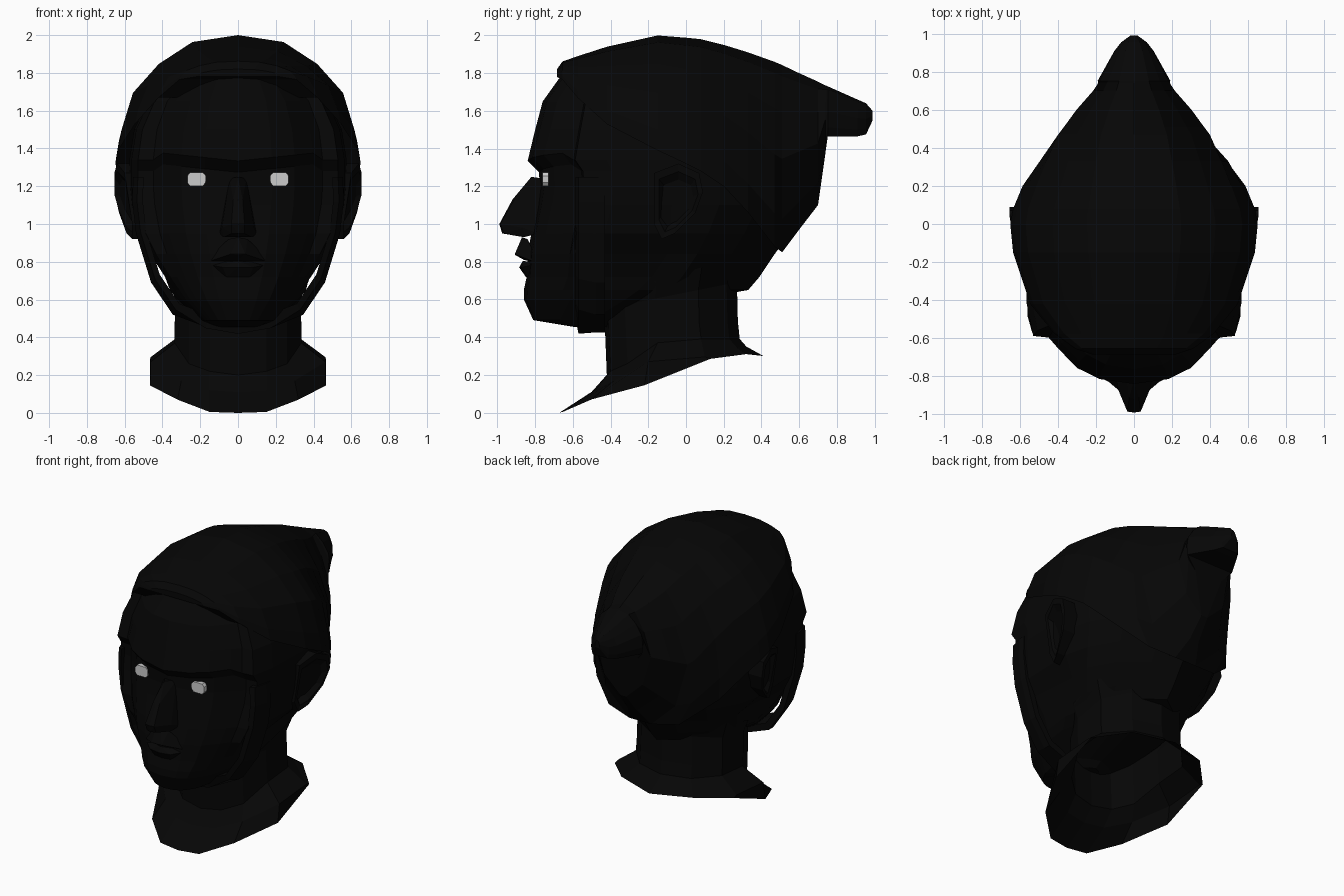
import bpy, bmesh, math

if "Cube" in bpy.data.objects:
    bpy.data.objects.remove(bpy.data.objects["Cube"])


def material(name, value):
    m = bpy.data.materials.new(name)
    m.diffuse_color = (value, value, value, 1)
    m.use_nodes = True
    m.node_tree.nodes["Principled BSDF"].inputs["Base Color"].default_value = m.diffuse_color
    return m


BLACK = material("near_black", 0.0018)
WHITE = material("eye_white", 0.6)


def finish(name, bm, mat=BLACK):
    bmesh.ops.remove_doubles(bm, verts=bm.verts, dist=0.0005)
    bmesh.ops.recalc_face_normals(bm, faces=bm.faces)
    me = bpy.data.meshes.new(name)
    bm.to_mesh(me)
    bm.free()
    me.materials.append(mat)
    ob = bpy.data.objects.new(name, me)
    bpy.context.collection.objects.link(ob)
    return ob


def loft(name, rings, caps=True, drop=None):
    """Skin equally long point rings; drop(face) removes hidden faces."""
    bm = bmesh.new()
    rows = [[bm.verts.new(p) for p in r] for r in rings]
    n = len(rows[0])
    for a, b in zip(rows, rows[1:]):
        for i in range(n):
            j = (i + 1) % n
            bm.faces.new((a[i], a[j], b[j], b[i]))
    if caps:
        bm.faces.new(rows[0])
        bm.faces.new(rows[-1])
    bmesh.ops.recalc_face_normals(bm, faces=bm.faces)
    if drop:
        bmesh.ops.delete(bm, geom=[f for f in bm.faces if drop(f)], context='FACES')
    return finish(name, bm)


def mirror_ring(half):
    """Half ring from centre front to centre back, made whole."""
    return half + [(-x, y, z) for x, y, z in half[-2:0:-1]]


def hull(name, pts, both=False, mat=BLACK):
    bm = bmesh.new()
    pts = list(pts) + ([(-x, y, z) for x, y, z in pts if x] if both else [])
    for p in pts:
        bm.verts.new(p)
    res = bmesh.ops.convex_hull(bm, input=bm.verts)
    junk = {e for e in res["geom_interior"] + res["geom_unused"]
            if isinstance(e, bmesh.types.BMVert)}
    bmesh.ops.delete(bm, geom=list(junk), context='VERTS')
    return finish(name, bm, mat)


# Head: horizontal sections (z, front y, widest y, back y, half width)
# the bare jaw outline blends into the stepped hood edge higher up
JAW = [(0, 0), (.31, .03), (.52, .1), (.69, .24), (.79, .34), (.86, .45), (.93, .66), (1, 1)]
HOOD = [(0, 0), (.31, .03), (.52, .1), (.69, .22), (.78, .29), (.92, .30), (.98, .5), (1, 1)]
BACK = [(.92, .28), (.71, .6), (.35, .84), (0, 1)]
SECTIONS = [
    (.455, -.60, -.5, -.38, .12), (.49, -.81, -.5, -.33, .20),
    (.60, -.86, -.32, .05, .32), (.65, -.86, -.25, .33, .36),
    (.72, -.845, -.18, .39, .41), (.84, -.84, -.1, .47, .48),
    (.95, -.82, -.05, .55, .53), (1.1, -.79, 0, .63, .565),
    (1.2, -.775, 0, .64, .575), (1.28, -.78, 0, .64, .575),
    (1.34, -.84, 0, .64, .575), (1.5, -.80, 0, .61, .55),
    (1.65, -.76, 0, .5, .48), (1.79, -.66, 0, .4, .33)]
rings = []
for z, yf, ym, yb, w in SECTIONS:
    h = min(1, max(0, (z - .66) / .25))
    pinch = .9 if .7 < z < .9 else 1
    brow = .06 if 1.25 < z < 1.4 else 0
    half = []
    for (a, u), (a2, u2) in zip(JAW, HOOD):
        x, t = w * (a + (a2 - a) * h), u + (u2 - u) * h
        lift = brow * (a - .1) if t < .28 else 0
        half.append((x * (pinch if t == 1 else 1), yf + (ym - yf) * t, z + lift))
    half += [(w * a, ym + (yb - ym) * u, z) for a, u in BACK]
    rings.append(mirror_ring(half))
loft("head", rings,
     drop=lambda f: all(v.co.z > 1.37 - .6 * v.co.y for v in f.verts))

# Cap: arches along y (y, half width, top z, bottom z, width kept at the rim)
ARCH = [(0, 0), (.38, .06), (.66, .25), (.875, .5), (.97, .82), (1, 1)]
STATIONS = [
    (-.685, .22, 1.82, 1.78, 1), (-.655, .31, 1.862, 1.765, 1),
    (-.575, .42, 1.89, 1.67, 1), (-.42, .545, 1.94, 1.53, 1),
    (-.15, .635, 2.0, 1.39, 1), (.0, .65, 1.988, 1.32, 1),
    (.08, .635, 1.98, 1.28, 1), (.2, .585, 1.95, 1.2, 1),
    (.33, .525, 1.91, 1.06, .93), (.47, .455, 1.86, .88, .6),
    (.51, .42, 1.843, .85, .2), (.60, .345, 1.80, .97, .1),
    (.70, .245, 1.755, 1.1, .1), (.74, .215, 1.735, 1.38, .5),
    (.752, .205, 1.73, 1.465, .9),
    (.91, .115, 1.66, 1.465, .8), (.955, .075, 1.64, 1.475, .8),
    (.99, .02, 1.60, 1.55, .8)]
rings = []
for y, w, top, bot, keep in STATIONS:
    half = []
    for a, t in ARCH:
        taper = 1 - (1 - keep) * max(0, 2 * t - 1) ** 2
        half.append((w * a * taper, y, top + (bot - top) * t))
    half.append((0, y, bot))
    rings.append(mirror_ring(half))


def cap_floor(f):
    """Hidden floor inside the cap, which rests on the head."""
    c = f.calc_center_median()
    return -.6 < c.y < .45 and f.normal.z < -.5 and any(abs(v.co.x) < .001 for v in f.verts)


loft("cap", rings, drop=cap_floor)

# Neck, an open tube with a flared, slanting collar rim
RIM = [(0, -.67, 0), (.15, -.65, .005), (.32, -.5, .07), (.465, -.22, .145),
       (.465, .13, .285), (.28, .32, .31), (0, .41, .30)]
FLARE = [(0, -.50, .11), (.15, -.48, .12), (.30, -.38, .17), (.463, -.2, .27),
         (.463, .10, .295), (.24, .27, .345), (0, .32, .35)]
NECK = [(0, -.42), (.15, -.40), (.26, -.31), (.335, -.15),
        (.335, .08), (.2, .23), (0, .285)]
LOW = (.2, .22, .26, .37, .39, .39, .39)
neck = [mirror_ring(RIM), mirror_ring(FLARE),
        mirror_ring([(x, y, z) for (x, y), z in zip(NECK, LOW)]),
        mirror_ring([(x, y - .01, .45 + .05 * (y + .42)) for x, y in NECK]),
        mirror_ring([(x * .99, y - .015, .55 + .2 * (y + .42)) for x, y in NECK]),
        mirror_ring([(x * 1.12, y * 1.05, .62 + .3 * (y + .42)) for x, y in NECK])]
loft("neck", neck, caps=False)

# Band running down the cheeks and under the chin
PATH = [(.555, 1.25), (.56, 1.12), (.54, .95), (.46, .69),
        (.345, .52), (.17, .455), (0, .425)]
path = PATH + [(-x, z) for x, z in PATH[-2::-1]]
rings = []
for x, z in path:
    def at(s, y):
        return (x * s, y, 1.1 + (z - 1.1) * (s if z < 1.1 else 1))
    front = 1.01 if z < .48 else .955
    rings.append([at(1, -.43), at(1, -.48), at(front, -.57),
                  at(.90, -.585), at(.91, -.5), at(.93, -.43)])
loft("face_band", rings)

# Nose
hull("nose", [(0, -.82, 1.25), (0, -.92, 1.13), (0, -.99, 1.0), (0, -.975, .95),
              (0, -.86, .93), (.045, -.75, 1.24), (.025, -.91, 1.13),
              (.035, -.985, 1.0), (.035, -.965, .95), (.085, -.865, .98),
              (.075, -.86, .93), (.1, -.78, .95)], both=True)

# Lips
hull("upper_lip", [(0, -.905, .835), (.04, -.908, .84), (.19, -.78, .79),
                   (0, -.86, .81), (0, -.87, .93), (.05, -.84, .92)], both=True)
hull("lower_lip", [(0, -.885, .77), (.08, -.87, .77), (.18, -.78, .79),
                   (0, -.865, .805), (0, -.85, .72), (.06, -.84, .72)], both=True)

# Eyes and ears on both sides
EAR = [(-.17, 1.27, .60), (-.04, 1.32, .64), (.07, 1.27, .655), (.09, 1.17, .655),
       (.05, 1.06, .63), (-.06, .95, .59), (-.13, .92, .56), (-.17, 1.0, .56)]
EYE = [(.048, .018), (.034, .036)]
for side, s in (("right", 1), ("left", -1)):
    eye = [(s * (.22 + i * a), y, 1.237 + j * b) for a, b in EYE
           for i in (-1, 1) for j in (-1, 1) for y in (-.73, -.762)]
    hull(side + "_eye", eye, mat=WHITE)
    outer = [(s * x, y, z) for y, z, x in EAR]
    inner = [(s * .50, y, z) for y, z, x in EAR]
    # hollow bowl of the ear
    bowl = [(s * (x - .03), -.04 + (y + .04) * .6, 1.11 + (z - 1.11) * .6)
            for y, z, x in EAR]
    rim = [(s * x, -.04 + (y + .04) * .8, 1.11 + (z - 1.11) * .8)
           for y, z, x in EAR]
    loft(side + "_ear", [inner, outer, rim, bowl])
